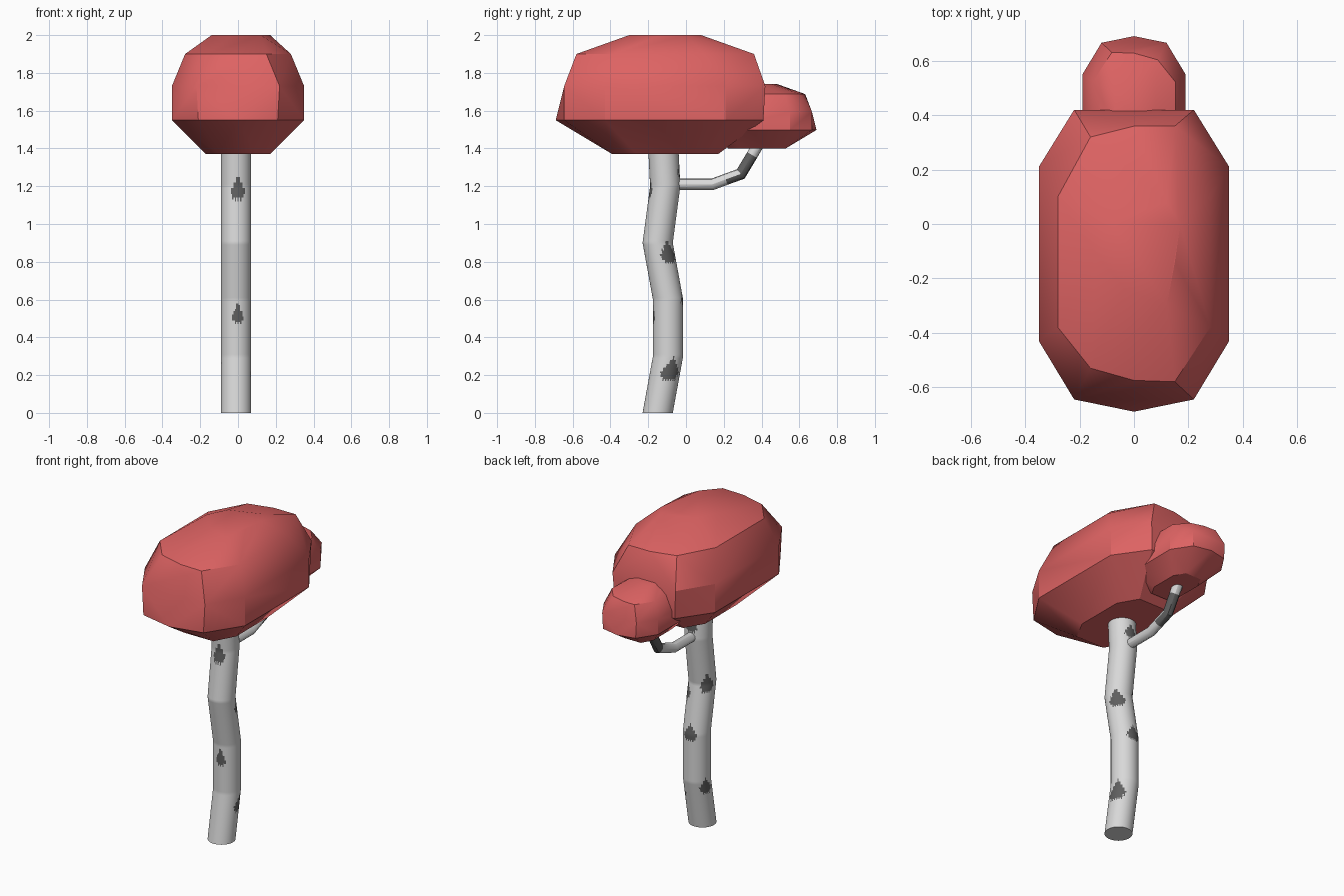
import bpy, bmesh, math
from mathutils import Vector

if "Cube" in bpy.data.objects:
    bpy.data.objects.remove(bpy.data.objects["Cube"])


def material(name, rgb):
    m = bpy.data.materials.new(name)
    m.diffuse_color = (*rgb, 1)
    m.use_nodes = True
    m.node_tree.nodes["Principled BSDF"].inputs["Base Color"].default_value = m.diffuse_color
    return m


RED = material("leaf_red", (0.73, 0.125, 0.125))
PALE = material("pale_bark", (0.69, 0.69, 0.69))
DARK = material("dark_bark", (0.115, 0.115, 0.115))


def finish(name, bm, mats, angle):
    bmesh.ops.recalc_face_normals(bm, faces=bm.faces)
    me = bpy.data.meshes.new(name)
    bm.to_mesh(me)
    bm.free()
    for m in mats:
        me.materials.append(m)
    ob = bpy.data.objects.new(name, me)
    bpy.context.collection.objects.link(ob)
    bpy.ops.object.select_all(action='DESELECT')
    ob.select_set(True)
    bpy.context.view_layer.objects.active = ob
    bpy.ops.object.shade_smooth_by_angle(angle=math.radians(angle))
    return ob


def skin(bm, rings, dark):
    """Join rings of points into a capped tube; dark(i, j) picks the dark faces."""
    vs = [[bm.verts.new(p) for p in r] for r in rings]
    n = len(vs[0])
    for i in range(len(vs) - 1):
        for j in range(n):
            k = (j + 1) % n
            f = bm.faces.new((vs[i][j], vs[i][k], vs[i + 1][k], vs[i + 1][j]))
            f.material_index = int(dark(i, j))
    bm.faces.new(vs[0][::-1])
    bm.faces.new(vs[-1])


# Trunk: wavy tube with drop-shaped bark patches
CX, R, N, DZ = -0.01, 0.08, 72, 0.01
KNOTS = [-0.15, -0.095, -0.095, -0.15, -0.11, -0.125]   # y every 0.3 of height


def trunk_y(z):
    i = min(int(z / 0.3), 4)
    t = z / 0.3 - i
    return KNOTS[i] * (1 - t) + KNOTS[i + 1] * t


# direction in degrees, bottom, height, half width
PATCHES = [(-83, 1.135, 0.13, 0.042), (-83, 0.48, 0.11, 0.034),
           (162, 0.235, 0.10, 0.045), (147, 0.86, 0.12, 0.047),
           (22, 0.18, 0.12, 0.06), (38, 0.80, 0.12, 0.055),
           (92, 0.57, 0.10, 0.052), (88, 1.25, 0.09, 0.045)]


def bark_patch(i, j):
    z, a = (i + 0.5) * DZ, (j + 0.5) * 360 / N
    z += 0.012 * (j % 2)                                # ragged edge
    for ang, z0, h, w in PATCHES:
        t = (z - z0) / h
        if 0 < t < 1:
            off = abs((a - ang + 180) % 360 - 180)
            half = w * (0.5 + t / 0.6 if t < 0.3 else (1 - t) / 0.7)
            if math.radians(off) * R < half:
                return True
    return False


bm = bmesh.new()
rings = []
for i in range(146):
    z = i * DZ
    rings.append([(CX + R * math.cos(2 * math.pi * j / N),
                   trunk_y(z) + R * math.sin(2 * math.pi * j / N), z) for j in range(N)])
skin(bm, rings, bark_patch)
finish("trunk", bm, [PALE, DARK], 30)

# Branch: bent tube, dark around the upper length
path = [Vector((CX, y, z)) for y, z in
        [(-0.12, 1.21), (0.14, 1.21), (0.21, 1.236), (0.29, 1.265),
         (0.35, 1.365), (0.40, 1.45)]]
rings = []
for i, p in enumerate(path):
    d_in = (p - path[max(i - 1, 0)]).normalized()
    d_out = (path[min(i + 1, len(path) - 1)] - p).normalized()
    t = (d_in + d_out).normalized()
    side = Vector((1, 0, 0))
    up = side.cross(t)
    miter = 1 / max(t.dot(d_out if d_out.length else d_in), 0.5)
    rings.append([p + 0.03 * (side * math.cos(a) + up * math.sin(a) * miter)
                  for a in [2 * math.pi * j / 12 for j in range(12)]])
bm = bmesh.new()
skin(bm, rings, lambda i, j: i == 3 or (i == 2 and j >= 8))
finish("branch", bm, [PALE, DARK], 30)

# Crown: faceted hull over five outlines; "both" points are mirrored in x
both = [(0.28, -0.38, 1.9), (0.28, 0.10, 1.9),
        (0.35, -0.43, 1.73), (0.35, 0.21, 1.73), (0.22, -0.645, 1.73), (0.22, 0.42, 1.73),
        (0.35, -0.43, 1.55), (0.35, 0.21, 1.55), (0.21, -0.645, 1.55), (0.21, 0.41, 1.55),
        (0.17, -0.26, 1.37), (0.17, 0.05, 1.37), (0.10, -0.39, 1.37), (0.10, 0.17, 1.37)]
single = [(0, -0.69, 1.55),
          (-0.16, -0.53, 1.9), (0, -0.575, 1.9), (0.15, -0.58, 1.9),
          (-0.16, 0.32, 1.9), (0, 0.36, 1.9), (0.15, 0.36, 1.9),
          (-0.14, -0.11, 2), (-0.08, 0.01, 2), (0.12, 0.08, 2), (0.17, 0, 2),
          (0.15, -0.14, 2), (0.12, -0.30, 2), (-0.03, -0.24, 2)]
bm = bmesh.new()
for p in both + [(-x, y, z) for x, y, z in both] + single:
    bm.verts.new(p)
bmesh.ops.convex_hull(bm, input=bm.verts)
bmesh.ops.delete(bm, geom=[v for v in bm.verts if not v.link_faces], context='VERTS')
bmesh.ops.dissolve_limit(bm, angle_limit=0.02, verts=bm.verts, edges=bm.edges)
crown = finish("large_crown", bm, [RED], 30)

# Small crown: same shape, turned round and scaled down
small = bpy.data.objects.new("small_crown", crown.data)
small.scale = (0.543,) * 3
small.rotation_euler = (0, 0, math.pi)
small.location = (0, 0.316, 0.656)
bpy.context.collection.objects.link(small)
